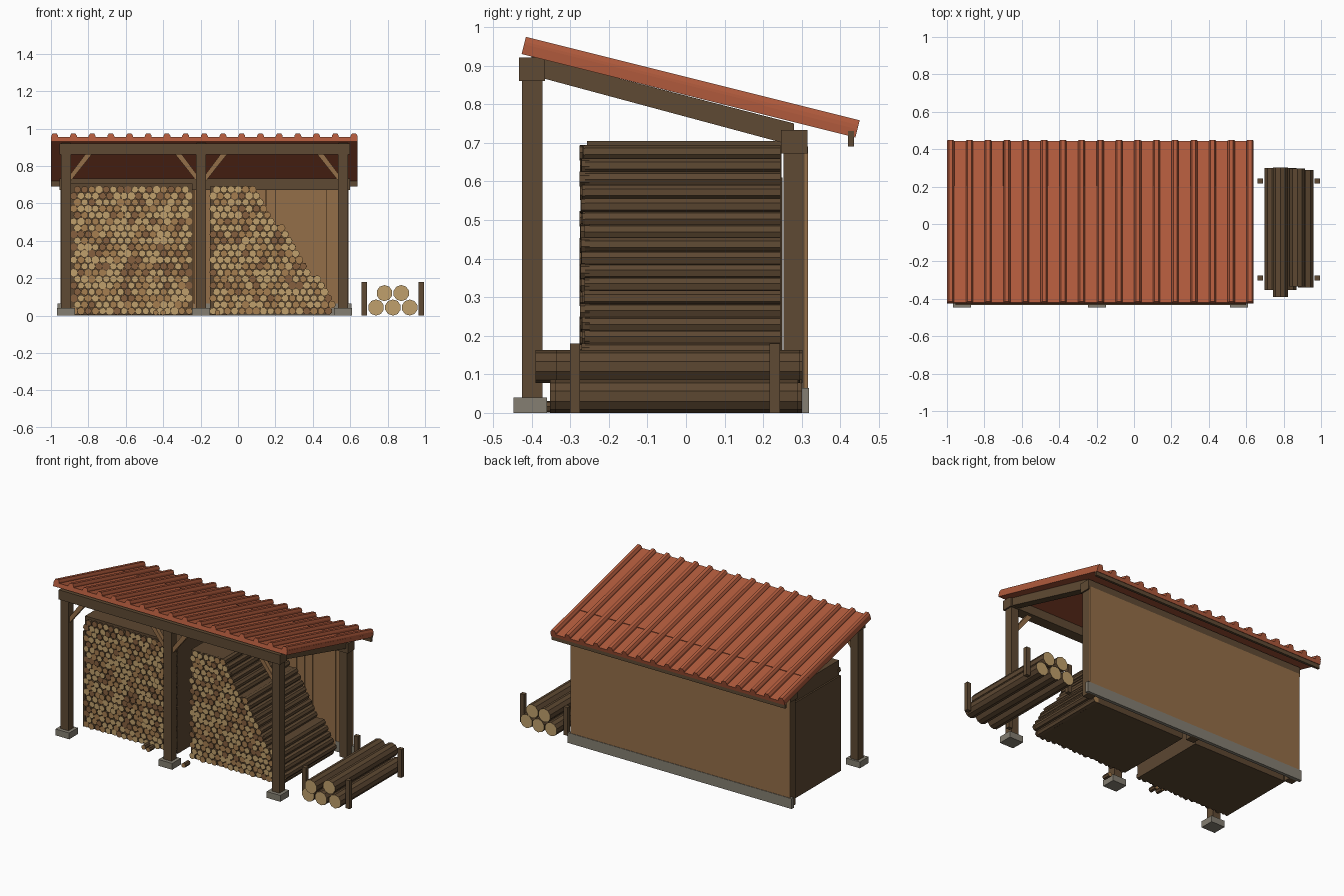
import bpy, bmesh, math, random
from mathutils import Vector, Matrix

if "Cube" in bpy.data.objects:
    bpy.data.objects.remove(bpy.data.objects["Cube"])

random.seed(4)


def mat(name, hexcode):
    lin = []
    for i in (0, 2, 4):
        c = int(hexcode[i:i + 2], 16) / 255
        lin.append(c / 12.92 if c <= 0.04045 else ((c + 0.055) / 1.055) ** 2.4)
    m = bpy.data.materials.new(name)
    m.diffuse_color = (*lin, 1)
    m.use_nodes = True
    m.node_tree.nodes["Principled BSDF"].inputs["Base Color"].default_value = m.diffuse_color
    return m


TIMBER = mat("dark timber", "5F4A33")
BARK = mat("bark", "5C4731")
PLANK = mat("plank wood", "946E48")
TILE = mat("red roof", "B05A3C")
STONE = mat("grey stone", "857F72")
LIGHT = mat("light cut wood", "C0A06C")
MID = mat("mid cut wood", "A67E50")
DEEP = mat("deep cut wood", "86603F")


def finish(name, bm, mats):
    bmesh.ops.recalc_face_normals(bm, faces=bm.faces)
    me = bpy.data.meshes.new(name)
    bm.to_mesh(me)
    bm.free()
    for m in mats:
        me.materials.append(m)
    ob = bpy.data.objects.new(name, me)
    bpy.context.collection.objects.link(ob)
    return ob


def add_box(bm, x0, x1, y0, y1, z0, z1, rot=Matrix()):
    c = Vector(((x0 + x1) / 2, (y0 + y1) / 2, (z0 + z1) / 2))
    bmesh.ops.create_cube(bm, size=1, matrix=Matrix.Translation(c) @ rot
                          @ Matrix.Diagonal((x1 - x0, y1 - y0, z1 - z0, 1)))


def box(name, m, *size, rot=Matrix()):
    bm = bmesh.new()
    add_box(bm, *size, rot=rot)
    return finish(name, bm, [m])


def extrude(bm, pts, offset):
    """Close a profile and extrude it along an offset."""
    f = bm.faces.new([bm.verts.new(p) for p in pts])
    new = bmesh.ops.extrude_face_region(bm, geom=[f], use_keep_orig=True)
    bmesh.ops.translate(bm, vec=offset,
                        verts=[v for v in new["geom"] if isinstance(v, bmesh.types.BMVert)])


def add_log(bm, x, z, r, y0, y1, sides, end, turn=0.0):
    """Log along y; slot 0 is bark, 'end' colours the cut faces."""
    rings = []
    for y in (y0, y1):
        rings.append([bm.verts.new((x + r * math.cos(turn + k * math.tau / sides), y,
                                    z + r * math.sin(turn + k * math.tau / sides)))
                      for k in range(sides)])
    for ring in rings:
        bm.faces.new(ring).material_index = end
    for k in range(sides):
        j = (k + 1) % sides
        bm.faces.new((rings[0][k], rings[0][j], rings[1][j], rings[1][k]))


LOG_MATS = [BARK, LIGHT, MID, DEEP]
POSTS = (-0.92, -0.197, 0.562)

# Posts, footings and rafters
for i, x in enumerate(POSTS):
    box(f"front_post_{i}", TIMBER, x - 0.027, x + 0.027, -0.425, -0.372, 0.03, 0.88)
    box(f"front_footing_{i}", STONE, x - 0.048, x + 0.048, -0.447, -0.36, 0, 0.04)
    box(f"rear_post_{i}", TIMBER, x - 0.027, x + 0.027, 0.253, 0.307, 0.0, 0.69)
    bm = bmesh.new()
    extrude(bm, [(x - 0.025, -0.4, 0.875), (x - 0.025, 0.28, 0.692),
                 (x - 0.025, 0.28, 0.75), (x - 0.025, -0.4, 0.925)], (0.05, 0, 0))
    finish(f"rafter_{i}", bm, [TIMBER])

# Long beams and the board under the low eave
box("front_beam", TIMBER, -0.955, 0.598, -0.433, -0.365, 0.86, 0.921)
box("rear_beam", TIMBER, -0.955, 0.598, 0.246, 0.315, 0.672, 0.733)
box("eave_board", TIMBER, -1.0, 0.64, 0.42, 0.435, 0.69, 0.73)

# Diagonal braces
for i, (x, s) in enumerate(((POSTS[0], 1), (POSTS[1], -1), (POSTS[1], 1), (POSTS[2], -1))):
    a, b = x + s * 0.022, x + s * 0.145
    bm = bmesh.new()
    extrude(bm, [(a, -0.412, 0.715), (a, -0.412, 0.753),
                 (b - s * 0.036, -0.412, 0.87), (b, -0.412, 0.87)], (0, 0.026, 0))
    finish(f"brace_{i}", bm, [PLANK])

# Back wall: solid sheet with uneven planks inside, on a stone sill
box("back_wall", PLANK, -0.95, 0.59, 0.307, 0.316, 0.06, 0.69)
bm = bmesh.new()
for k in range(28):
    x = -0.945 + k * 0.0547
    add_box(bm, x + 0.001, x + 0.0535, 0.297 + random.uniform(0, 0.005), 0.308, 0.03, 0.69)
finish("wall_planks", bm, [PLANK])
box("back_sill", STONE, -0.965, 0.607, 0.298, 0.319, 0, 0.065)

# Sloping roof: sheet, overlapping upper sheet and ribs
SLOPE = Vector((0, 0.865, -0.2163))
UP = Vector((0, 0.2425, 0.970))
EAVE = Vector((0, -0.426, 0.93))


def roof_profile(bm, pts, length=1.0):
    extrude(bm, [EAVE + UP * h + Vector((x, 0, 0)) for x, h in pts], SLOPE * length)


bm = bmesh.new()
roof_profile(bm, [(-1, 0), (0.64, 0), (0.64, 0.022), (-1, 0.022)])
roof_profile(bm, [(-1, 0.021), (0.64, 0.021), (0.64, 0.026), (-1, 0.026)], 0.72)
finish("roof_sheet", bm, [TILE])
bm = bmesh.new()
for k in range(17):
    x = -0.98 + 0.1 * k
    roof_profile(bm, [(x - 0.02, 0.015), (x + 0.02, 0.015), (x + 0.018, 0.033),
                      (x + 0.01, 0.046), (x - 0.01, 0.046), (x - 0.018, 0.033)])
finish("roof_ribs", bm, [TILE])

# Firewood stacks: bark cores faced with packed log ends
R, DX, DZ = 0.0205, 0.0385, 0.0342
box("left_stack_core", BARK, -0.893, -0.243, -0.257, 0.247, 0.004, 0.705)
box("left_stack_side", BARK, -0.903, -0.892, -0.262, 0.25, 0.004, 0.61)


def right_limit(z):
    return min(0.52, 0.585 - 0.72 * z)


left, right, edge = bmesh.new(), bmesh.new(), bmesh.new()
core = [(-0.15, 0.004)]
for row in range(20):
    z = 0.024 + row * DZ
    shift = (row % 2) * DX / 2
    for bm, x, stop in ((left, -0.878, -0.235), (right, -0.133, right_limit(z))):
        x += shift
        last = x
        while x + R <= stop + 0.006:
            add_log(bm, x, z, R * random.uniform(0.93, 1.03),
                    -0.262 - random.uniform(0, 0.014), -0.25, 7,
                    random.choice((1, 1, 1, 2, 2, 3)), random.uniform(0, 1))
            last = x
            x += DX
    # The outermost log of each right-hand row is whole
    add_log(edge, last, z, R * 0.98, -0.262, 0.245, 7, 2, random.uniform(0, 1))
    core += [(last - 0.004, z - 0.018), (last - 0.004, z + 0.0161)]
core.append((-0.15, core[-1][1]))
finish("left_log_ends", left, LOG_MATS)
finish("right_log_ends", right, LOG_MATS)
finish("stepped_logs", edge, LOG_MATS)
bm = bmesh.new()
extrude(bm, [(x, -0.256, z) for x, z in core], (0, 0.5, 0))
finish("right_stack_core", bm, [BARK])

# Loose offcuts in front of the stack
bm = bmesh.new()
for x, y in ((-0.44, -0.30), (-0.4, -0.31), (-0.11, -0.37)):
    add_log(bm, x, 0.016, 0.015, y - 0.02, y + 0.03, 7, 2)
finish("offcuts", bm, LOG_MATS)

# Big logs held between stakes
bm = bmesh.new()
for x, z, y0, y1 in ((0.738, 0.043, -0.352, 0.3), (0.828, 0.043, -0.352, 0.3),
                     (0.918, 0.043, -0.34, 0.29), (0.783, 0.12, -0.39, 0.302),
                     (0.873, 0.12, -0.335, 0.296)):
    add_log(bm, x, z, 0.043, y0, y1, 10, 1, 0.314)
finish("big_logs", bm, LOG_MATS)
for i, (x, y) in enumerate((x, y) for x in (0.675, 0.98) for y in (-0.288, 0.23)):
    box(f"stake_{i}", TIMBER, x - 0.014, x + 0.014, y - 0.013, y + 0.013, 0, 0.18)
